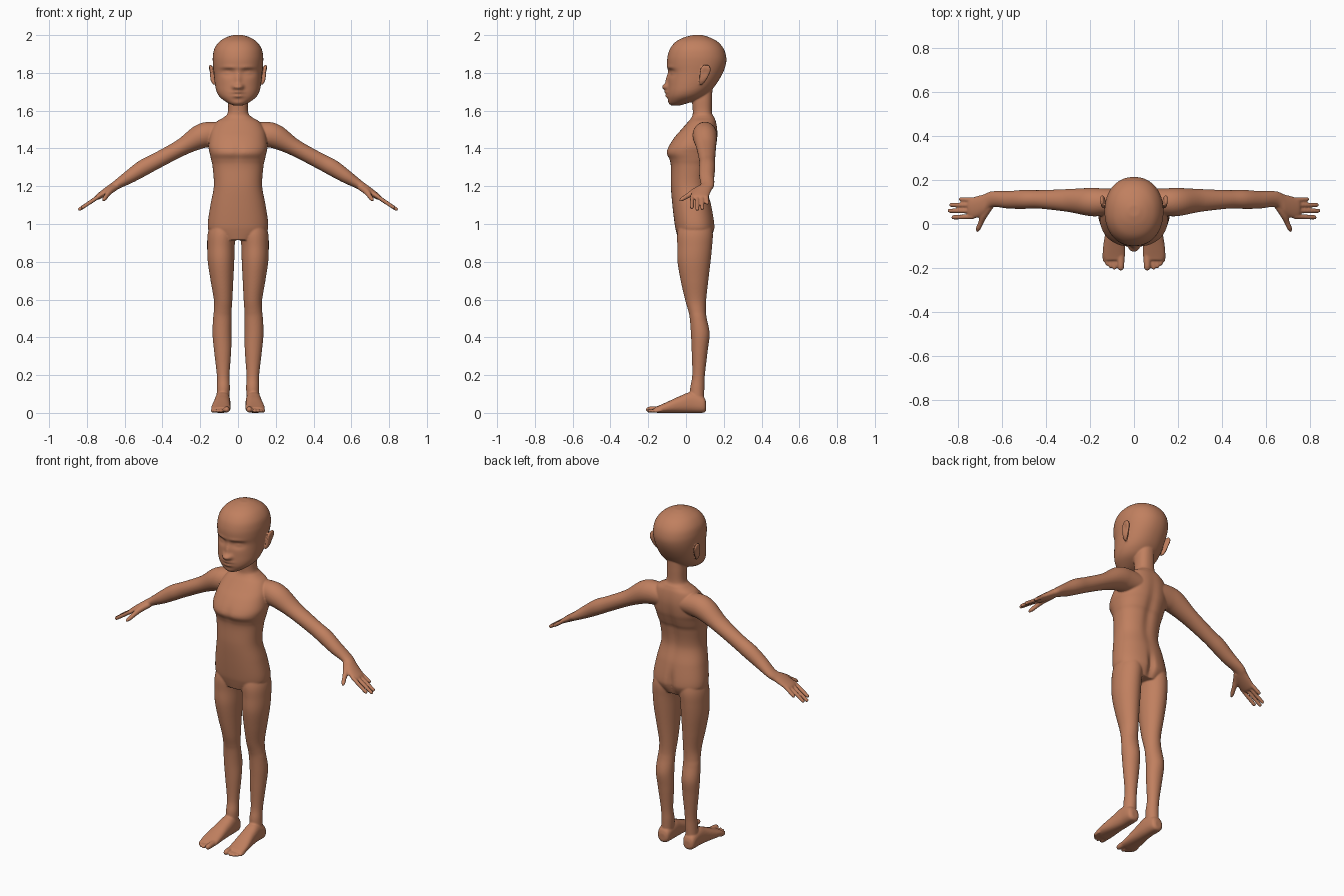
import bpy, bmesh, math
from mathutils import Vector

X, Y, Z = Vector((1, 0, 0)), Vector((0, 1, 0)), Vector((0, 0, 1))
bm = bmesh.new()


def spline(rows, steps):
    """Catmull-Rom interpolation through rows of numbers."""
    out = []
    for i in range(len(rows) - 1):
        p = [rows[max(0, min(len(rows) - 1, i + k))] for k in (-1, 0, 1, 2)]
        for s in range(steps):
            t = s / steps
            out.append([0.5 * (2 * b + (c - a) * t + (2 * a - 5 * b + 4 * c - d) * t * t
                               + (3 * b - a - 3 * c + d) * t ** 3) for a, b, c, d in zip(*p)])
    return out + [list(rows[-1])]


def tube(rows, u=X, v=None, side=1, segs=32, steps=6, power=2.0):
    """Loft of rows (x, y, z, half width along u, half width along v)."""
    rows = spline(rows, steps)
    rings = []
    for i, (x, y, z, a, b) in enumerate(rows):
        w = v
        if w is None:
            t = Vector(rows[min(i + 1, len(rows) - 1)][:3]) - Vector(rows[max(i - 1, 0)][:3])
            w = t.cross(u).normalized()
        ring = []
        for k in range(segs):
            ang = 2 * math.pi * k / segs
            c, s = math.cos(ang), math.sin(ang)
            c = math.copysign(abs(c) ** (2 / power), c)
            s = math.copysign(abs(s) ** (2 / power), s)
            p = Vector((x, y, z)) + u * (max(a, .002) * c) + w * (max(b, .002) * s)
            ring.append(bm.verts.new((p.x * side, p.y, max(p.z, 0))))
        rings.append(ring)
    for r, q in zip(rings, rings[1:]):
        for k in range(segs):
            j = (k + 1) % segs
            bm.faces.new((r[k], r[j], q[j], q[k]))
    bm.faces.new(rings[0][::-1])
    bm.faces.new(rings[-1])


def upright(rows, side=1, **kw):
    """Loft of level sections given as (z, x0, x1, y0, y1)."""
    tube([((a + b) / 2, (c + d) / 2, z, (b - a) / 2, (d - c) / 2)
          for z, a, b, c, d in rows], X, Y, side, **kw)


def digit(p, q, r, side, u):
    """Finger or toe with a rounded tip."""
    p, q = Vector(p), Vector(q)
    d = (q - p).normalized()
    tube([(*p, r, r), (*p.lerp(q, .5), r, r), (*(q - d * r), r * .92, r * .92),
          (*(q - d * r * .3), r * .65, r * .65), (*q, r * .2, r * .2)], u, None, side, 16, 4)


# torso and neck: z, half width, front, back
torso = [(.915, .10, -.04, .125), (.96, .15, -.052, .148), (1.0, .16, -.06, .152),
         (1.1, .146, -.072, .135), (1.2, .128, -.08, .112), (1.3, .134, -.08, .125),
         (1.34, .142, -.088, .14), (1.375, .15, -.104, .152), (1.41, .156, -.093, .162),
         (1.46, .15, -.06, .168), (1.5, .14, -.025, .167), (1.54, .115, .01, .16),
         (1.565, .075, .03, .15), (1.59, .054, .036, .138), (1.66, .052, .032, .138),
         (1.72, .05, .03, .14)]
upright([(z, -w, w, f, b) for z, w, f, b in torso], segs=96, steps=10, power=2.3)

# head
head = [(1.628, .025, -.078, -.03), (1.643, .058, -.09, .02), (1.67, .094, -.097, .085),
        (1.70, .113, -.098, .125), (1.74, .122, -.096, .16), (1.80, .128, -.094, .195),
        (1.85, .133, -.1, .212), (1.89, .133, -.097, .212), (1.93, .124, -.083, .198),
        (1.965, .099, -.054, .168), (1.988, .063, -.01, .125), (2.0, .025, .035, .085)]
upright([(z, -w, w, f, b) for z, w, f, b in head], segs=144, steps=12, power=2.15)

leg = [(1.02, .02, .14, -.03, .13), (.95, .012, .16, -.046, .142), (.88, .018, .163, -.046, .138),
       (.8, .02, .16, -.045, .13), (.7, .025, .145, -.028, .118), (.6, .03, .128, -.005, .107),
       (.54, .034, .128, .012, .105), (.5, .035, .132, .02, .11), (.42, .035, .135, .026, .125),
       (.33, .036, .127, .03, .115), (.2, .045, .112, .033, .10), (.13, .043, .112, .022, .097),
       (.05, .048, .115, .02, .095)]
foot = [(.083, .107, .035, .018, .02), (.083, .092, .043, .036, .042), (.082, .03, .055, .041, .055),
        (.085, -.03, .045, .044, .045), (.09, -.10, .029, .050, .029), (.091, -.145, .019, .05, .019),
        (.09, -.165, .016, .044, .014)]
arm = [(.06, .105, 1.475, .055, .055), (.14, .1, 1.475, .062, .066), (.2, .1, 1.462, .064, .064),
       (.3, .107, 1.405, .052, .045), (.43, .112, 1.335, .042, .042), (.5, .112, 1.298, .043, .043),
       (.57, .11, 1.253, .04, .036), (.645, .113, 1.206, .036, .024), (.68, .09, 1.183, .046, .022),
       (.72, .076, 1.157, .049, .018), (.745, .073, 1.141, .046, .014), (.755, .073, 1.135, .036, .008)]
ear = [(.126, .08, 1.738, .006, .009), (.135, .088, 1.76, .01, .018), (.142, .1, 1.80, .012, .027),
       (.146, .104, 1.825, .011, .026), (.147, .105, 1.842, .006, .014)]
fingers = [(.033, .03, .83, 1.083), (.059, .06, .846, 1.073), (.085, .087, .84, 1.077),
           (.109, .113, .795, 1.105)]
toes = [(.06, -.212, .0165), (.089, -.208, .0105), (.107, -.202, .01), (.122, -.19, .0095),
        (.134, -.174, .009)]

for s in (1, -1):
    upright(leg, s, segs=48, steps=8)
    tube(foot, X, Z, s, 40, 8, 2.4)
    tube(arm, Y, None, s, 40, 8)
    upright([(z, x - a, x + a, y - b, y + b) for x, y, z, a, b in ear], s, segs=40, steps=8)
    for y0, y1, x1, z1 in fingers:
        digit((.73, y0, 1.151), (x1, y1, z1), .0105, s, Y)
    # thumb with its fleshy base
    tube([(.655, .085, 1.192, .022, .018), (.68, .045, 1.172, .019, .017), (.695, .01, 1.15, .013, .013),
          (.707, -.018, 1.133, .012, .011), (.714, -.036, 1.122, .004, .004)], X, None, s, 20)
    for x, tip, r in toes:
        digit((x, -.13, r + .004), (x, tip, r), r, s, X)

# face and body relief: centre, spread, axis, push
relief = [((0, -.10, 1.724), (.016, .05, .013), 1, -.026),      # nose tip
          ((0, -.10, 1.762), (.012, .05, .025), 1, -.013),      # nose bridge
          ((.02, -.10, 1.727), (.008, .05, .009), 1, -.010),    # nostrils
          ((.054, -.09, 1.802), (.025, .05, .014), 1, .017),    # eye hollows
          ((.056, -.09, 1.80), (.016, .05, .008), 1, -.009),    # eyelids
          ((.048, -.09, 1.829), (.032, .05, .007), 1, -.006),   # brows
          ((0, -.10, 1.697), (.022, .05, .006), 1, -.013),      # upper lip
          ((0, -.10, 1.677), (.019, .05, .006), 1, -.012),      # lower lip
          ((0, -.08, 1.64), (.022, .05, .009), 1, -.004),       # chin
          ((.157, .1, 1.803), (.012, .013, .022), 0, -.008),    # ear bowls
          ((0, .15, .98), (.014, .05, .05), 1, -.018),          # buttock cleft
          ((0, .15, 1.30), (.02, .06, .12), 1, -.010),          # spine groove
          ((0, -.10, 1.38), (.016, .04, .03), 1, .005)]         # breastbone
for v in bm.verts:
    p = Vector((abs(v.co.x), v.co.y, v.co.z))
    sign = 1 if v.co.x >= 0 else -1
    for c, sp, axis, push in relief:
        e = sum(((p[i] - c[i]) / sp[i]) ** 2 for i in range(3))
        if e < 16:
            v.co[axis] += push * math.exp(-e / 2) * (sign if axis == 0 else 1)

# one continuous skin fused from all parts
bmesh.ops.recalc_face_normals(bm, faces=bm.faces)
mesh = bpy.data.meshes.new("body")
bm.to_mesh(mesh)
bm.free()
body = bpy.data.objects.new("body", mesh)
bpy.context.collection.objects.link(body)
skin = bpy.data.materials.new("warm brown skin")
skin.diffuse_color = (0.53, 0.215, 0.115, 1)
mesh.materials.append(skin)

rem = body.modifiers.new("fuse", 'REMESH')
rem.mode = 'VOXEL'
rem.voxel_size = 0.0046
rem.use_smooth_shade = True
smo = body.modifiers.new("soften", 'SMOOTH')
smo.factor = 0.5
smo.iterations = 4
bpy.context.view_layer.objects.active = body
body.select_set(True)
for name in ("fuse", "soften"):
    bpy.ops.object.modifier_apply(modifier=name)
bpy.ops.object.shade_smooth()
